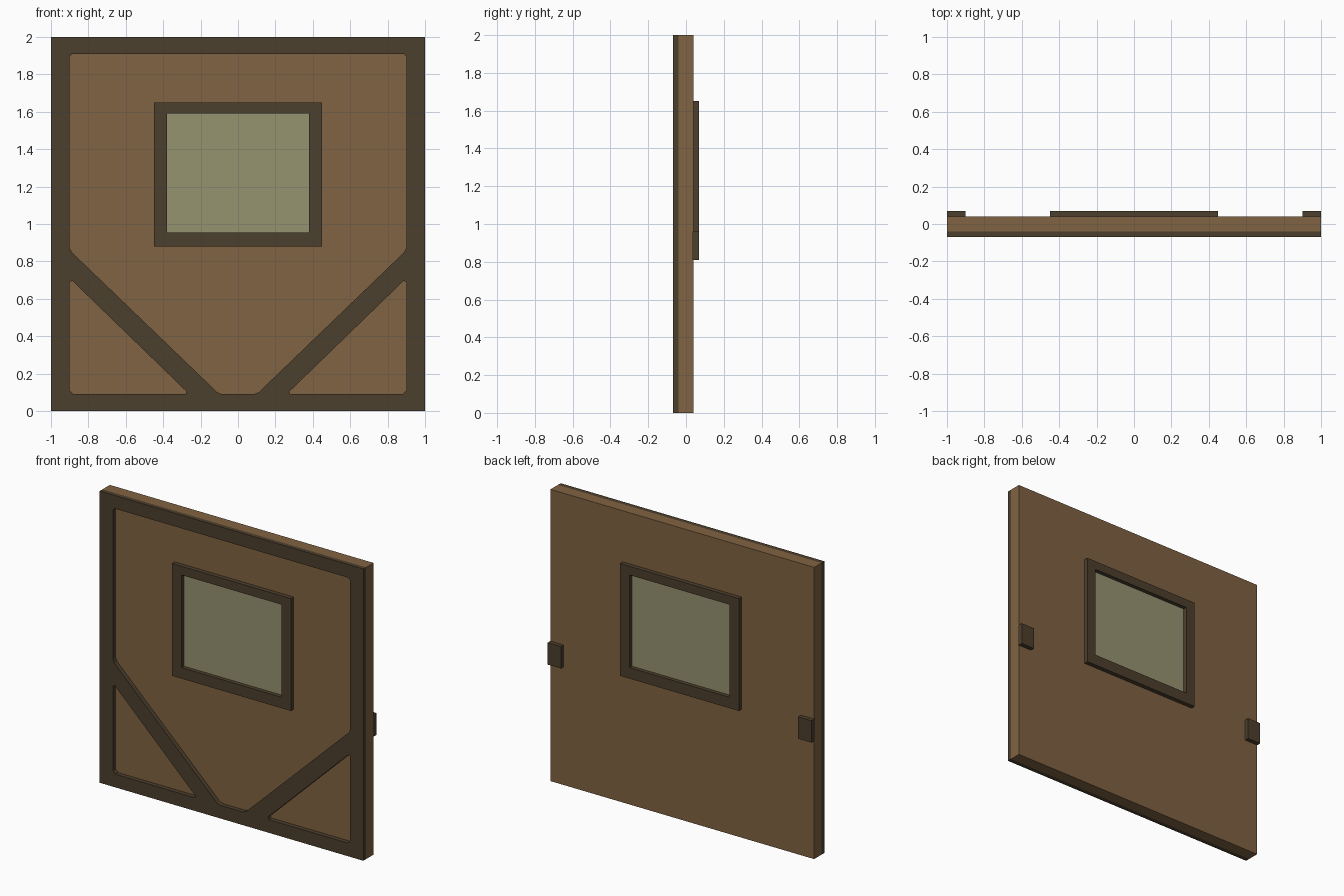
import bpy, bmesh
from mathutils import Vector

if "Cube" in bpy.data.objects:
    bpy.data.objects.remove(bpy.data.objects["Cube"])


def material(name, rgb):
    m = bpy.data.materials.new(name)
    m.diffuse_color = (*rgb, 1)
    m.use_nodes = True
    m.node_tree.nodes["Principled BSDF"].inputs["Base Color"].default_value = m.diffuse_color
    return m


WOOD = material("wood brown", (0.216, 0.125, 0.054))
TRIM = material("dark trim", (0.073, 0.050, 0.026))
GLASS = material("olive glass", (0.305, 0.292, 0.162))


def box(name, x, y, z, mat):
    bm = bmesh.new()
    bmesh.ops.create_cube(bm, size=1)
    for v in bm.verts:
        v.co = [lo + (hi - lo) * (c + 0.5) for c, (lo, hi) in zip(v.co, (x, y, z))]
    me = bpy.data.meshes.new(name)
    bm.to_mesh(me)
    bm.free()
    me.materials.append(mat)
    ob = bpy.data.objects.new(name, me)
    bpy.context.collection.objects.link(ob)
    return ob


def rect(x, z0, z1):
    return [(-x, z0), (x, z0), (x, z1), (-x, z1)]


def mirror(pts):
    return [(-x, z) for x, z in reversed(pts)]


def chamfer(pts, d):
    # clip every corner of a loop slightly
    out = []
    for i, p in enumerate(pts):
        p = Vector(p)
        for q in (Vector(pts[i - 1]), Vector(pts[(i + 1) % len(pts)])):
            out.append(tuple(p + (q - p).normalized() * d))
    return out


def plate(name, loops, y_inner, y_outer):
    """Extrude an outline with holes (x, z) between two depths."""
    cu = bpy.data.curves.new(name + "_outline", 'CURVE')
    cu.dimensions = '2D'
    cu.fill_mode = 'BOTH'
    cu.extrude = 0.5
    for pts in loops:
        s = cu.splines.new('POLY')
        s.points.add(len(pts) - 1)
        for sp, (x, z) in zip(s.points, pts):
            sp.co = (x, z, 0, 1)
        s.use_cyclic_u = True
    tmp = bpy.data.objects.new(name + "_tmp", cu)
    bpy.context.collection.objects.link(tmp)
    bpy.context.view_layer.update()
    dg = bpy.context.evaluated_depsgraph_get()
    me = bpy.data.meshes.new_from_object(tmp.evaluated_get(dg))
    bpy.data.objects.remove(tmp)
    me.name = name
    bm = bmesh.new()
    bm.from_mesh(me)
    for v in bm.verts:
        x, z, t = v.co
        v.co = (x, y_inner + (y_outer - y_inner) * (t + 0.5), z)
    bmesh.ops.remove_doubles(bm, verts=bm.verts, dist=1e-5)
    bmesh.ops.recalc_face_normals(bm, faces=bm.faces)
    # drop the cap hidden against the wall; outer rim keeps the wood colour
    hidden = [f for f in bm.faces if all(abs(v.co.y - y_inner) < 1e-4 for v in f.verts)]
    bmesh.ops.delete(bm, geom=hidden, context='FACES')
    for f in bm.faces:
        c = f.calc_center_median()
        rim = abs(c.x) > 0.999 or c.z < 0.001 or c.z > 1.999
        f.material_index = 1 if rim else 0
        f.smooth = False
    bm.to_mesh(me)
    bm.free()
    me.materials.clear()
    me.materials.append(TRIM)
    me.materials.append(WOOD)
    ob = bpy.data.objects.new(name, me)
    bpy.context.collection.objects.link(ob)
    return ob


# main wall slab
box("wall_panel", (-1, 1), (-0.04, 0.04), (0, 2), WOOD)

# front border with the two diagonal braces
upper = [(-0.1, 0.09), (0.1, 0.09), (0.9, 0.86), (0.9, 1.91), (-0.9, 1.91), (-0.9, 0.86)]
corner = [(0.26, 0.09), (0.9, 0.09), (0.9, 0.71)]
plate("front_frame",
      [rect(1, 0, 2), chamfer(upper, 0.015), chamfer(corner, 0.02),
       chamfer(mirror(corner), 0.02)], -0.04, -0.07)

# window trim and pane on both faces
for side, s in (("front", -1), ("back", 1)):
    plate(side + "_window_frame",
          [rect(0.45, 0.88, 1.65), rect(0.38, 0.955, 1.59)], 0.04 * s, 0.07 * s)
    ys = sorted((0.035 * s, 0.043 * s))
    box(side + "_window_pane", (-0.38, 0.38), ys, (0.955, 1.59), GLASS)

# back brackets at both edges
for side, s in (("left", -1), ("right", 1)):
    box(side + "_bracket", sorted((0.9 * s, 1.001 * s)), (0.033, 0.07), (0.81, 0.96), TRIM)
